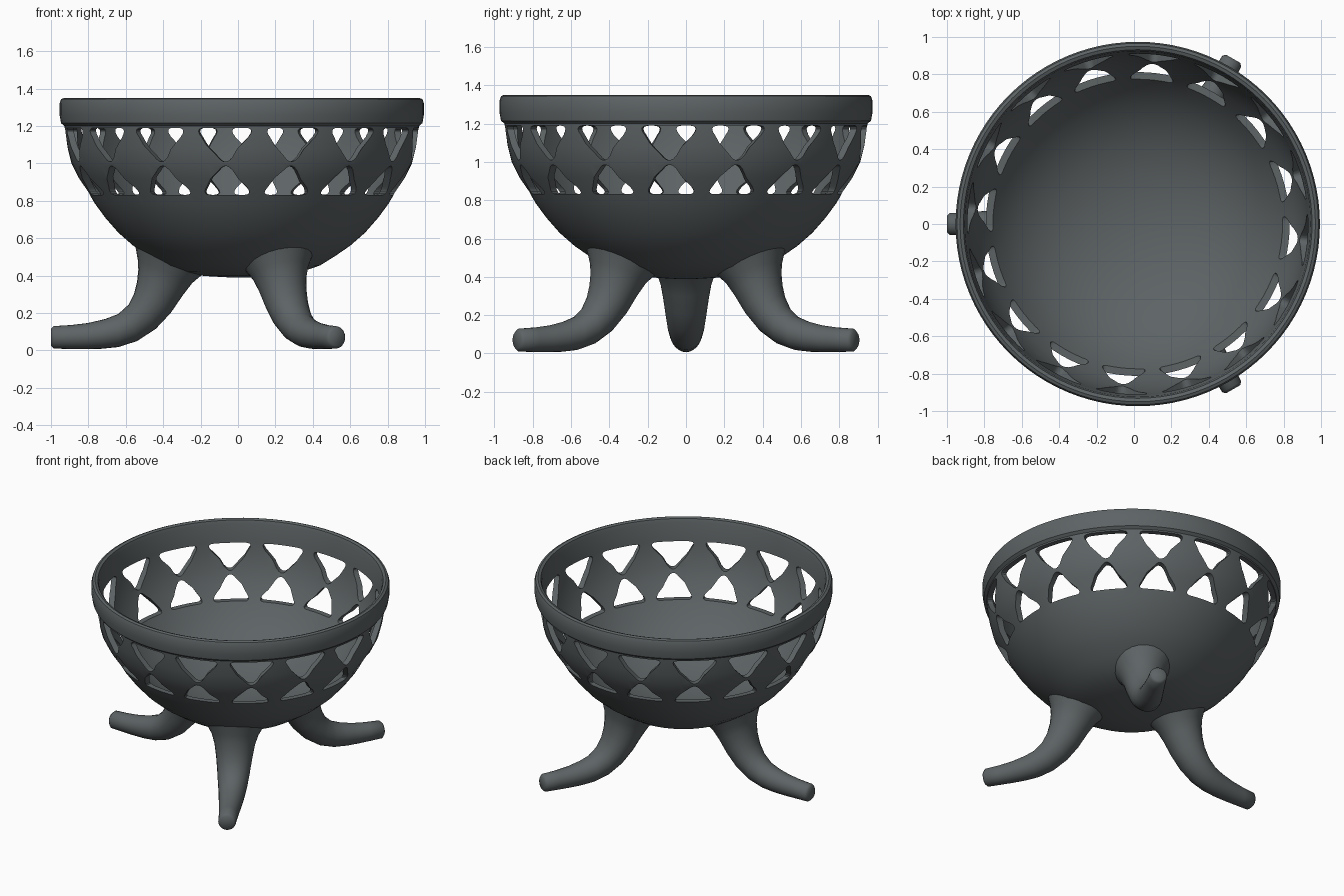
import bpy, bmesh, math
from mathutils import Vector

if "Cube" in bpy.data.objects:
    bpy.data.objects.remove(bpy.data.objects["Cube"])

CX = 0.02          # bowl axis sits slightly to the right of the origin
SEG = 96

mat = bpy.data.materials.new("dark slate grey")
mat.diffuse_color = (0.11, 0.125, 0.13, 1)
mat.use_nodes = True
mat.node_tree.nodes["Principled BSDF"].inputs["Base Color"].default_value = mat.diffuse_color


def make_object(name, bm):
    bmesh.ops.recalc_face_normals(bm, faces=bm.faces[:])
    me = bpy.data.meshes.new(name)
    bm.to_mesh(me)
    bm.free()
    ob = bpy.data.objects.new(name, me)
    me.materials.append(mat)
    bpy.context.collection.objects.link(ob)
    return ob


def activate(ob):
    bpy.ops.object.select_all(action='DESELECT')
    ob.select_set(True)
    bpy.context.view_layer.objects.active = ob


def skin(bm, rings):
    """Bridge equal-length closed rings of points and cap both ends."""
    vs = [[bm.verts.new(p) for p in ring] for ring in rings]
    n = len(vs[0])
    for a, b in zip(vs, vs[1:]):
        for i in range(n):
            j = (i + 1) % n
            bm.faces.new((a[i], a[j], b[j], b[i]))
    bm.faces.new(vs[0])
    bm.faces.new(vs[-1])


def circle(r, z):
    return [(CX + r * math.cos(2 * math.pi * i / SEG),
             r * math.sin(2 * math.pi * i / SEG), z) for i in range(SEG)]


# Bowl: outer wall, rim, then inner wall
profile = [(.06, .39), (.20, .398), (.32, .42), (.42, .455), (.50, .505), (.58, .56),
           (.66, .63), (.73, .71), (.785, .785), (.82, .845), (.87, .92), (.91, 1.0),
           (.93, 1.08), (.943, 1.16), (.948, 1.20), (.966, 1.215), (.974, 1.26),
           (.974, 1.32), (.966, 1.343), (.95, 1.35), (.932, 1.343), (.924, 1.32),
           (.912, 1.20), (.90, 1.12), (.875, 1.02), (.835, .93), (.78, .84), (.72, .755),
           (.64, .675), (.54, .60), (.42, .54), (.28, .495), (.14, .472), (.04, .465)]
bm = bmesh.new()
skin(bm, [circle(r, z) for r, z in profile])
bowl = make_object("bowl", bm)


# Cutters: rounded triangles in two rows, points meeting
def rounded(corners, cuts):
    pts = []
    n = len(corners)
    for k in range(n):
        p = Vector(corners[k])
        a = p + (Vector(corners[k - 1]) - p).normalized() * cuts[k]
        b = p + (Vector(corners[(k + 1) % n]) - p).normalized() * cuts[k]
        for s in range(6):
            t = s / 5
            pts.append(a * (1 - t) ** 2 + p * 2 * t * (1 - t) + b * t * t)
    return pts


upper = rounded([(-.165, 1.19), (.165, 1.19), (0, .985)], (.06, .06, .06))
lower = rounded([(-.145, .832), (.145, .832), (0, 1.005)], (.05, .05, .05))
bm = bmesh.new()
for k in range(16):
    ang = math.radians(-5.5 + 22.5 * k)
    d = Vector((math.cos(ang), math.sin(ang), 0))
    t = Vector((-d.y, d.x, 0))
    for shape, ref in ((upper, .93), (lower, .85)):
        skin(bm, [[Vector((CX, 0, p.y)) + d * r + t * (p.x * r / ref) for p in shape]
                  for r in (.66, 1.1)])
cutter = make_object("hole_cutter", bm)
cutter.hide_render = True

activate(bowl)
mod = bowl.modifiers.new("holes", 'BOOLEAN')
mod.operation = 'DIFFERENCE'
mod.solver = 'EXACT'
mod.object = cutter
bpy.ops.object.modifier_apply(modifier=mod.name)
bpy.data.objects.remove(cutter, do_unlink=True)
bpy.ops.object.shade_smooth_by_angle(angle=math.radians(35))

# Legs: sections given by top and bottom edge points (radius, height)
sections = [((1.02, .115), (1.02, .025)), ((1.005, .13), (1.005, .01)),
            ((.91, .136), (.92, .008)), ((.82, .147), (.84, .007)),
            ((.73, .168), (.75, .009)), ((.66, .195), (.66, .018)),
            ((.605, .245), (.56, .05)), ((.575, .305), (.46, .115)),
            ((.56, .365), (.38, .20)), ((.553, .43), (.315, .295)),
            ((.555, .48), (.265, .36)), ((.57, .565), (.20, .415))]


def make_leg(name, degrees):
    a = math.radians(degrees)
    d = Vector((math.cos(a), math.sin(a), 0))
    t = Vector((-d.y, d.x, 0))
    rings = []
    for (r1, z1), (r2, z2) in sections:
        p1 = d * r1 + Vector((CX, 0, z1))
        p2 = d * r2 + Vector((CX, 0, z2))
        mid, half = (p1 + p2) / 2, (p1 - p2) / 2
        w = half.length * .97
        rings.append([mid + half * math.cos(2 * math.pi * i / 24)
                      + t * w * math.sin(2 * math.pi * i / 24) for i in range(24)])
    b = bmesh.new()
    skin(b, rings)
    ob = make_object(name, b)
    activate(ob)
    bpy.ops.object.shade_smooth_by_angle(angle=math.radians(50))


make_leg("left_leg", 180)
make_leg("front_right_leg", -60)
make_leg("back_right_leg", 60)
